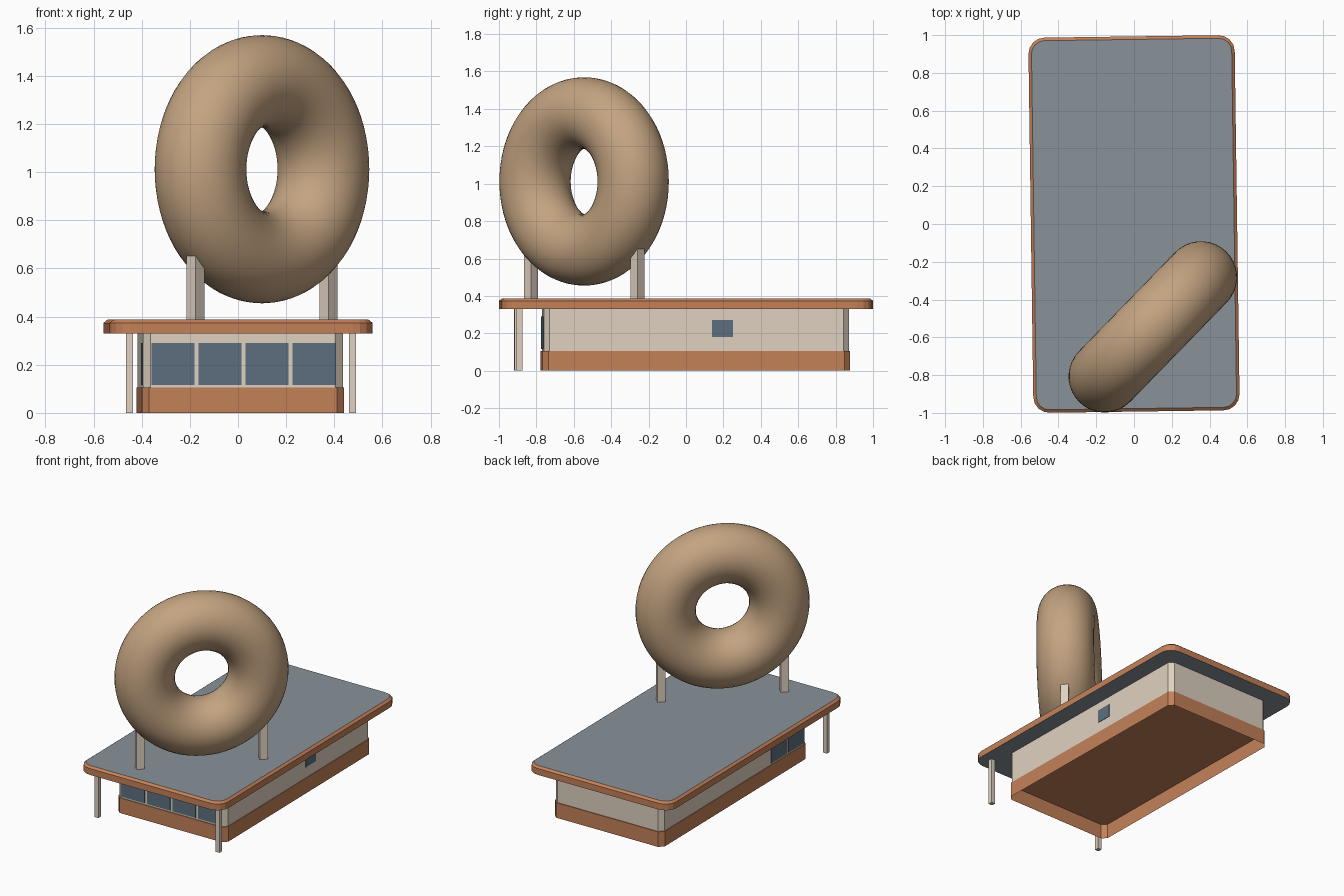
import bpy, bmesh, math
from mathutils import Matrix, Vector

if "Cube" in bpy.data.objects:
    bpy.data.objects.remove(bpy.data.objects["Cube"])

TURN = Matrix.Rotation(0.0139, 4, 'Z')   # the whole model is turned very slightly


def material(name, rgb):
    m = bpy.data.materials.new(name)
    m.diffuse_color = (*rgb, 1)
    m.use_nodes = True
    m.node_tree.nodes["Principled BSDF"].inputs["Base Color"].default_value = m.diffuse_color
    return m


ORANGE = material("terracotta", (0.55, 0.22, 0.10))
CREAM = material("cream", (0.74, 0.64, 0.53))
GREY = material("roof_grey", (0.25, 0.29, 0.32))
GLASS = material("window_blue", (0.11, 0.16, 0.21))
DOUGH = material("dough", (0.55, 0.37, 0.22))


def finish(name, bm, *mats):
    mesh = bpy.data.meshes.new(name)
    bmesh.ops.transform(bm, matrix=TURN, verts=bm.verts)
    bm.to_mesh(mesh)
    bm.free()
    for m in mats:
        mesh.materials.append(m)
    ob = bpy.data.objects.new(name, mesh)
    bpy.context.collection.objects.link(ob)
    return ob


def slab(name, cx, cy, hx, hy, r, segs, rings, mats, bottom=True, cap_mat=0):
    """Rounded rectangle lofted through rings of (inset, z)."""
    bm = bmesh.new()
    loops = []
    for inset, z in rings:
        loop = []
        for k, (sx, sy) in enumerate(((1, 1), (-1, 1), (-1, -1), (1, -1))):
            for i in range(segs + 1):
                a = (k + i / segs) * math.pi / 2
                loop.append(bm.verts.new((cx + sx * (hx - r) + (r - inset) * math.cos(a),
                                          cy + sy * (hy - r) + (r - inset) * math.sin(a), z)))
        loops.append(loop)
    n = len(loops[0])
    for lo, hi in zip(loops, loops[1:]):
        for i in range(n):
            j = (i + 1) % n
            bm.faces.new((lo[i], lo[j], hi[j], hi[i]))
    bm.faces.new(loops[-1]).material_index = cap_mat
    if bottom:
        bm.faces.new(loops[0][::-1]).material_index = cap_mat
    return finish(name, bm, *mats)


def box(name, centre, size, mat, turn=0.0):
    bm = bmesh.new()
    m = (Matrix.Translation(centre) @ Matrix.Rotation(turn, 4, 'Z')
         @ Matrix.Diagonal((*size, 1)))
    bmesh.ops.create_cube(bm, size=1, matrix=m)
    return finish(name, bm, mat)


# Building: open-bottomed plinth, chamfered walls, overhanging roof
CX, CY = 0.01, 0.05
slab("plinth", CX, CY, 0.42, 0.822, 0.03, 1, [(0, 0), (0, 0.105)], [ORANGE], bottom=False)
slab("walls", CX, CY, 0.415, 0.816, 0.03, 1, [(0, 0.105), (0, 0.335)], [CREAM], bottom=False)
slab("roof", 0, 0, 0.546, 0.993, 0.085, 4,
     [(0, 0.33), (0, 0.374), (0.016, 0.387)], [ORANGE, GREY], cap_mat=1)

# Windows: four in front, two on the left side, one small on the right
PANE, STEP, WZ, WH = 0.178, 0.195, 0.203, 0.176
for i in range(4):
    box(f"front_window_{i + 1}", (0.012 + (i - 1.5) * STEP, CY - 0.816, WZ),
        (PANE, 0.006, WH), GLASS)
for i in range(2):
    box(f"left_window_{i + 1}", (CX - 0.415, -0.643 + i * STEP, WZ), (0.006, PANE, WH), GLASS)
box("right_window", (CX + 0.415, 0.189, 0.226), (0.006, 0.112, 0.092), GLASS)

# Front canopy posts
for side, s in (("left", -1), ("right", 1)):
    box(f"{side}_canopy_post", (s * 0.463, -0.897, 0.166), (0.03, 0.03, 0.332), CREAM)

# Giant ring on the roof with its two supports
centre = Vector((0.092, -0.546, 1.012))
along = Vector((1, 1, 0)).normalized()
for side, s in (("left", -1), ("right", 1)):
    p = centre + along * s * 0.397
    box(f"{side}_ring_support", (p.x, p.y, 0.517), (0.053, 0.053, 0.27), CREAM, math.pi / 4)

bpy.ops.mesh.primitive_torus_add(major_radius=0.366, minor_radius=0.191,
                                 major_segments=72, minor_segments=36)
ring = bpy.context.object
ring.name = "giant_ring"
ring.data.transform(TURN @ Matrix.Translation(centre) @ Matrix.Rotation(math.pi / 4, 4, 'Z')
                    @ Matrix.Rotation(math.pi / 2, 4, 'X'))
ring.data.materials.append(DOUGH)
bpy.ops.object.shade_smooth()
